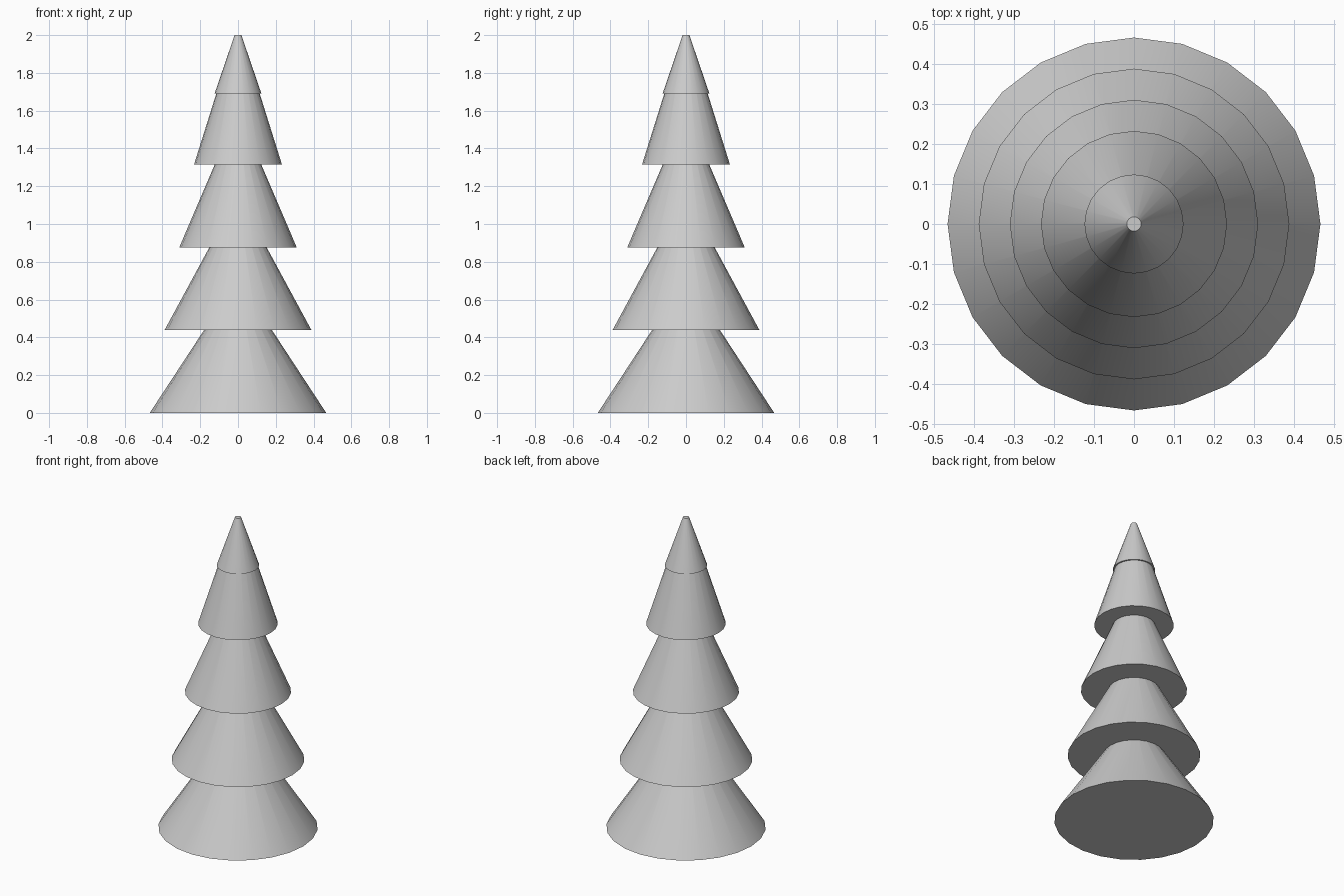
import bpy
import math

cube = bpy.data.objects.get("Cube")
if cube:
    bpy.data.objects.remove(cube, do_unlink=True)

# Single plain colour
grey = bpy.data.materials.new("plain_grey")
grey.use_nodes = True
COLOUR = (0.6, 0.6, 0.6, 1.0)
grey.diffuse_color = COLOUR
grey.node_tree.nodes["Principled BSDF"].inputs["Base Color"].default_value = COLOUR

SIDES = 24
TIP_RADIUS = 0.018


def add_tier(name, radius, base, height):
    """Capped, tapering cone standing on the height given by base."""
    bpy.ops.mesh.primitive_cone_add(
        vertices=SIDES, radius1=radius, radius2=TIP_RADIUS, depth=height,
        end_fill_type='NGON', location=(0, 0, base + height / 2))
    tier = bpy.context.object
    tier.name = name
    tier.data.materials.append(grey)
    bpy.ops.object.shade_smooth_by_angle(angle=math.radians(30))


# Four overlapping branch tiers of equal height, each narrower than the last
for i in range(4):
    add_tier(f"branch_tier_{i + 1}", 0.467 - 0.078 * i, 0.438 * i, 0.685)

# Small cap over the tip of the highest tier
add_tier("tree_top", 0.124, 1.69, 0.31)
